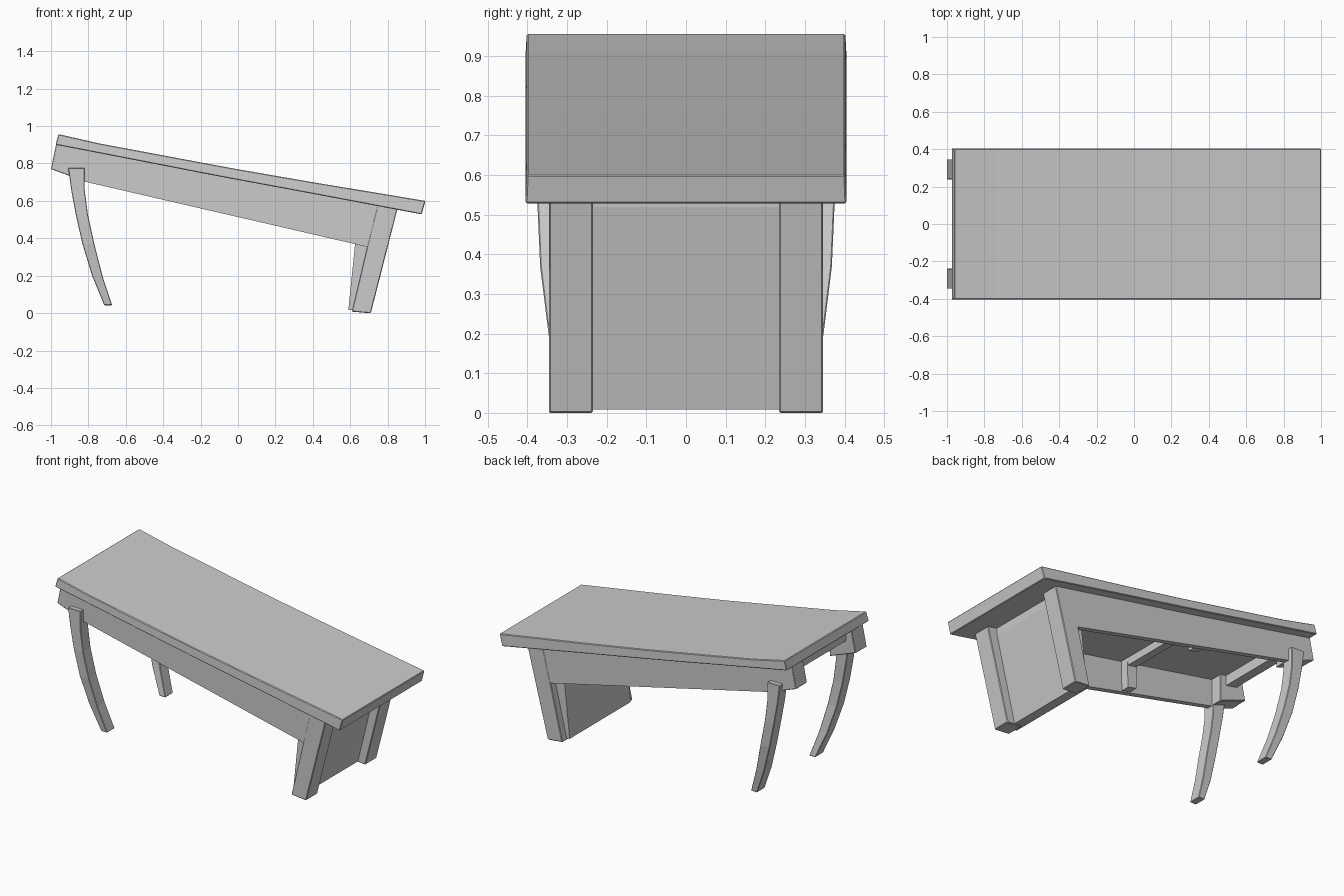
import bpy, bmesh


def loft(name, sections, bevel=0.0):
    """Closed solid through matching cross-section loops."""
    bm = bmesh.new()
    loops = [[bm.verts.new(p) for p in s] for s in sections]
    n = len(loops[0])
    for a, b in zip(loops, loops[1:]):
        for i in range(n):
            j = (i + 1) % n
            bm.faces.new((a[i], a[j], b[j], b[i]))
    bm.faces.new(loops[0])
    bm.faces.new(loops[-1])
    bmesh.ops.recalc_face_normals(bm, faces=bm.faces)
    me = bpy.data.meshes.new(name)
    bm.to_mesh(me)
    bm.free()
    ob = bpy.data.objects.new(name, me)
    bpy.context.collection.objects.link(ob)
    if bevel:
        m = ob.modifiers.new("Bevel", 'BEVEL')
        m.width = bevel
        m.segments = 1
        m.limit_method = 'ANGLE'
    return ob


def plate(name, outline, y0, y1, bevel=0.0):
    """Side outline in x, z stretched between two y positions."""
    return loft(name, [[(x, y, z) for x, z in outline] for y in (y0, y1)], bevel)


def mirror_y(ob):
    m = ob.modifiers.new("Mirror", 'MIRROR')
    m.use_axis = (False, True, False)


# Sloping, slightly sagging top: x, z above and x, z below at each station
stations = [(-0.96, 0.957, -0.975, 0.9), (-0.74, 0.907, -0.74, 0.855),
            (-0.2, 0.806, -0.2, 0.75), (0.0, 0.769, 0.0, 0.712),
            (0.4, 0.7, 0.4, 0.638), (1.002, 0.6, 0.982, 0.528)]
loft("table_top", [[(xt, -0.402, zt), (xt, 0.402, zt), (xb, 0.405, zb), (xb, -0.405, zb)]
                   for xt, zt, xb, zb in stations], 0.004)

# Thin side rails
mirror_y(plate("side_rail",
               [(-0.972, 0.905), (-1.0, 0.77), (-0.82, 0.703), (0.7, 0.352),
                (0.8, 0.36), (0.85, 0.555), (0.84, 0.58), (0.0, 0.73)], 0.312, 0.345))

# Thick straight legs and the end blocks that stick out at the high end
mirror_y(plate("straight_leg",
               [(0.69, 0.355), (0.608, 0.008), (0.71, -0.001), (0.852, 0.555),
                (0.84, 0.58), (0.75, 0.6)], 0.235, 0.346, 0.004))
mirror_y(plate("end_block", [(-0.972, 0.905), (-1.0, 0.77), (-0.82, 0.703),
                             (-0.82, 0.88)], 0.237, 0.346, 0.004))

# Recessed panel between the straight legs
plate("end_panel", [(0.59, 0.018), (0.66, 0.008), (0.785, 0.52), (0.79, 0.58),
                    (0.645, 0.61), (0.625, 0.36)], -0.3, 0.3)

# Shallow cross bars under the top, with blocks where the middle one meets the rails
plate("middle_cross_bar", [(-0.24, 0.77), (-0.235, 0.71), (-0.175, 0.7),
                           (-0.17, 0.755)], -0.32, 0.32)
mirror_y(plate("rail_block", [(-0.24, 0.77), (-0.235, 0.575), (-0.175, 0.561),
                              (-0.17, 0.755)], 0.26, 0.32))
plate("end_cross_bar", [(-0.93, 0.9), (-0.935, 0.83), (-0.86, 0.815),
                        (-0.86, 0.885)], -0.3, 0.3)

# Curved legs: x inner, x outer, z and y centre down the leg
path = [(-0.908, -0.82, 0.777, 0.337), (-0.892, -0.82, 0.66, 0.337),
        (-0.868, -0.803, 0.53, 0.337), (-0.832, -0.768, 0.37, 0.33),
        (-0.78, -0.725, 0.2, 0.309), (-0.715, -0.673, 0.042, 0.286)]
mirror_y(loft("curved_leg", [[(x0, y - 0.038, z), (x1, y - 0.038, z),
                              (x1, y + 0.038, z), (x0, y + 0.038, z)]
                             for x0, x1, z, y in path], 0.003))
